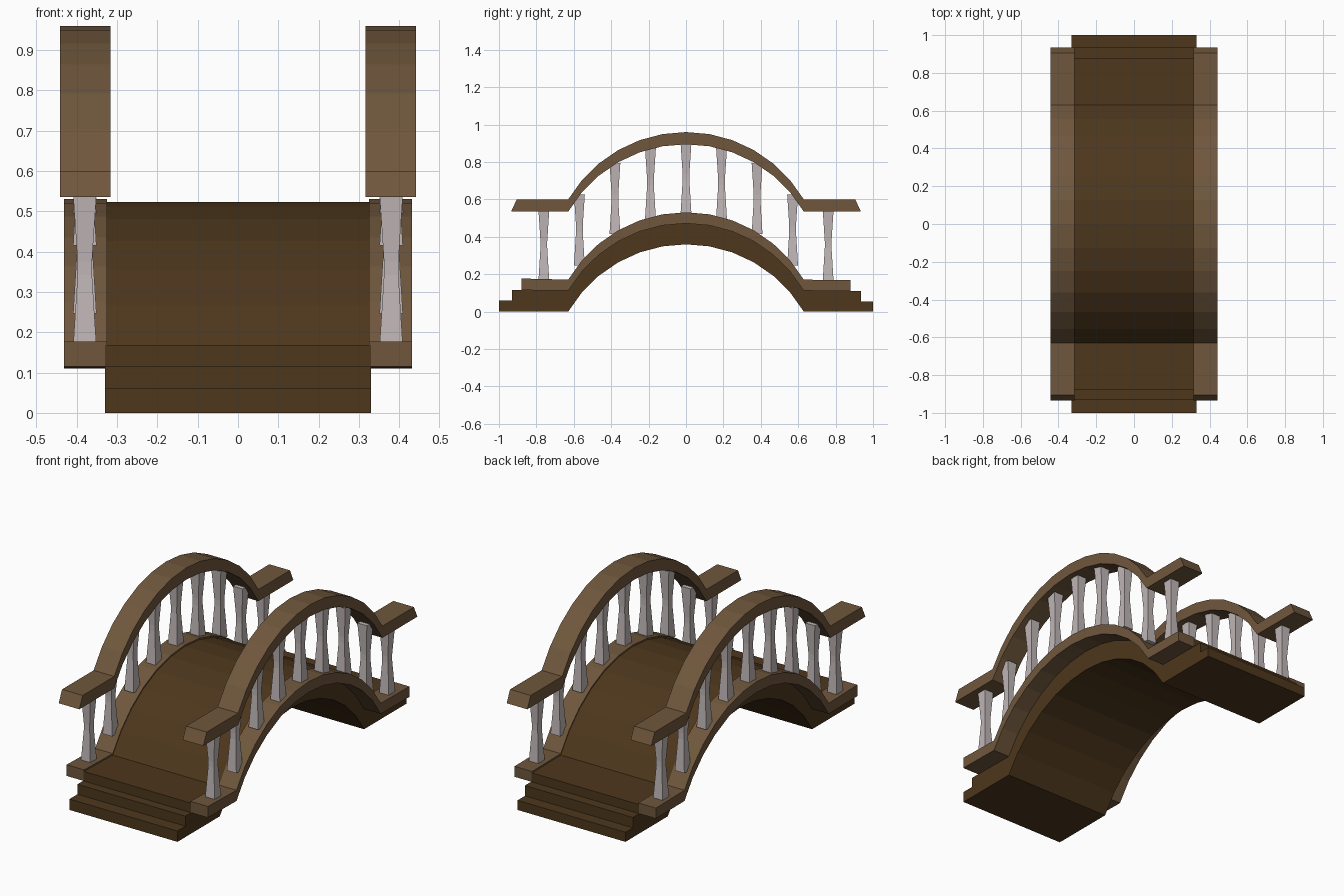
import bpy, bmesh, math

if "Cube" in bpy.data.objects:
    bpy.data.objects.remove(bpy.data.objects["Cube"])

R, STEP, HALF = 0.731, math.radians(59.5) / 6, 6
RISE = R * (1 - math.cos(STEP * HALF))


def material(name, rgb):
    m = bpy.data.materials.new(name)
    m.diffuse_color = (*rgb, 1)
    m.use_nodes = True
    m.node_tree.nodes["Principled BSDF"].inputs["Base Color"].default_value = m.diffuse_color
    return m


WOOD = material("dark_wood", (0.075, 0.038, 0.012))
RAIL = material("light_wood", (0.16, 0.095, 0.046))
STONE = material("pale_grey", (0.53, 0.47, 0.47))


def arc(base):
    """Twelve-segment arch from -y to +y, springing at height base."""
    return [(R * math.sin(i * STEP), base + RISE - R * (1 - math.cos(i * STEP)))
            for i in range(-HALF, HALF + 1)]


def arc_height(y, base):
    """Height of the faceted arch at y, flat beyond its feet."""
    pts = arc(base)
    for (y0, z0), (y1, z1) in zip(pts, pts[1:]):
        if y0 <= y <= y1:
            return z0 + (z1 - z0) * (y - y0) / (y1 - y0)
    return base


def finish(name, bm, mat):
    bmesh.ops.recalc_face_normals(bm, faces=bm.faces)
    me = bpy.data.meshes.new(name)
    bm.to_mesh(me)
    bm.free()
    me.materials.append(mat)
    ob = bpy.data.objects.new(name, me)
    bpy.context.collection.objects.link(ob)
    return ob


def slab(name, top, bottom, x0, x1, mat):
    """Extrude the side profile between two y-z paths along x."""
    bm = bmesh.new()
    face = bm.faces.new([bm.verts.new((x0, y, z)) for y, z in top + bottom[::-1]])
    geo = bmesh.ops.extrude_face_region(bm, geom=[face])["geom"]
    moved = [v for v in geo if isinstance(v, bmesh.types.BMVert)]
    bmesh.ops.translate(bm, vec=(x1 - x0, 0, 0), verts=moved)
    return finish(name, bm, mat)


def baluster(name, x, y, z0, z1):
    """Square hourglass post."""
    bm = bmesh.new()
    rings = []
    for t, w in ((0, 0.029), (0.47, 0.018), (0.56, 0.018), (1, 0.029)):
        z = z0 + (z1 - z0) * t
        rings.append([bm.verts.new((x + a * w, y + b * w, z))
                      for a, b in ((-1, -1), (1, -1), (1, 1), (-1, 1))])
    for a, b in zip(rings, rings[1:]):
        for i in range(4):
            j = (i + 1) % 4
            bm.faces.new((a[i], a[j], b[j], b[i]))
    bm.faces.new(rings[0])
    bm.faces.new(rings[-1])
    return finish(name, bm, STONE)


# Arched deck with three steps at each end
front = [(-1, 0.06), (-0.93, 0.06), (-0.93, 0.115), (-0.88, 0.115), (-0.88, 0.168)]
back = [(0.88, 0.16), (0.88, 0.11), (0.935, 0.11), (0.935, 0.053), (1, 0.053)]
slab("deck", front + arc(0.163) + back, [(-1, 0)] + arc(0) + [(1, 0)],
     -0.33, 0.33, WOOD)

for side, s in (("left", -1), ("right", 1)):
    # Curb along the deck edge
    slab(side + "_curb", [(-0.88, 0.177)] + arc(0.171) + [(0.88, 0.168)],
         [(-0.88, 0.115)] + arc(0.112) + [(0.88, 0.11)], s * 0.325, s * 0.432, RAIL)
    # Handrail with slanted ends
    slab(side + "_handrail", [(-0.905, 0.6)] + arc(0.6) + [(0.905, 0.6)],
         [(-0.935, 0.535)] + arc(0.535) + [(0.935, 0.535)], s * 0.316, s * 0.442, RAIL)
    # Balusters
    for i in range(-4, 5):
        y = i * 0.19
        baluster(f"{side}_baluster_{i + 5}", s * 0.38, y,
                 arc_height(y, 0.171) - 0.008, arc_height(y, 0.535) + 0.008)
